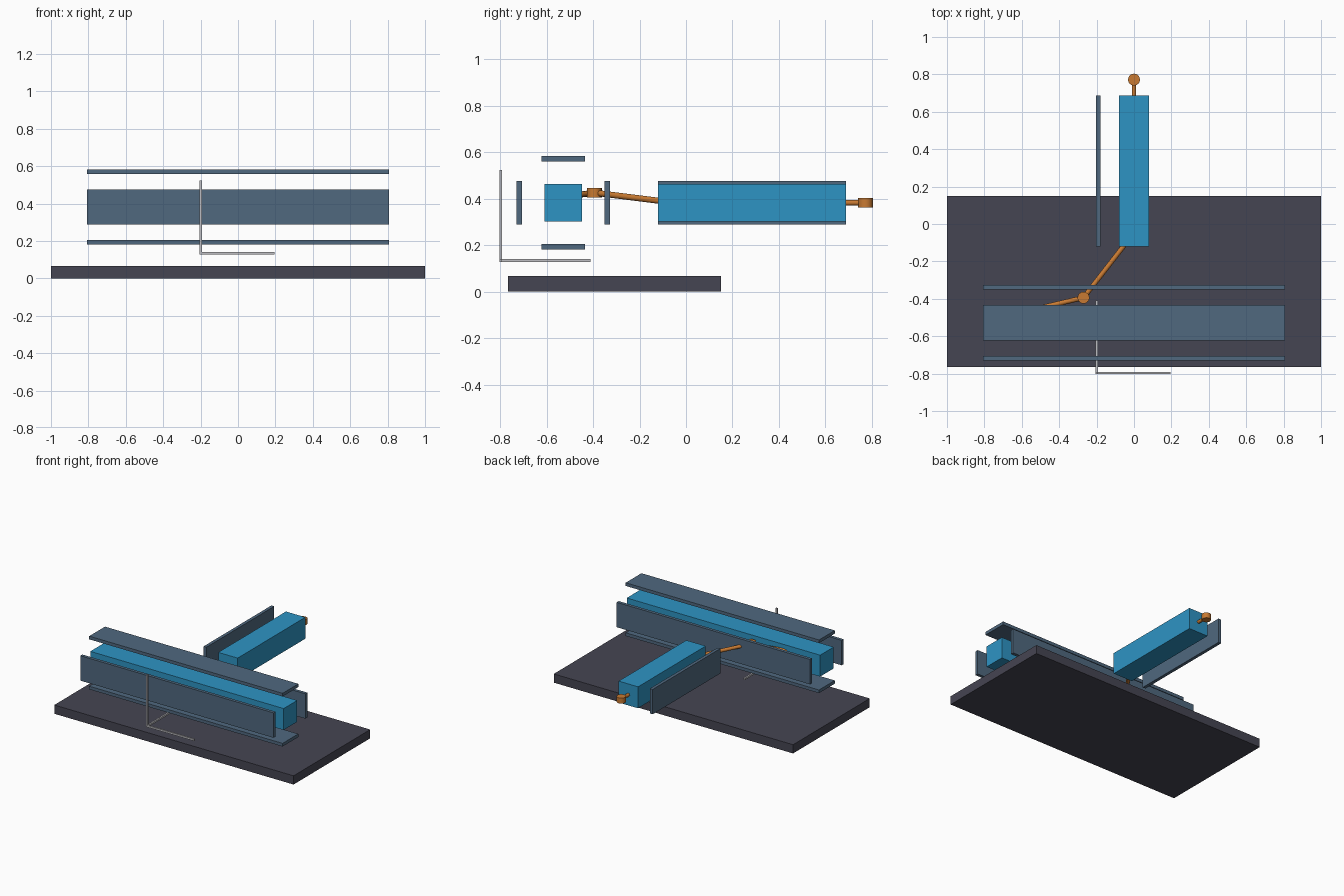
import bpy
from mathutils import Vector

if "Cube" in bpy.data.objects:
    bpy.data.objects.remove(bpy.data.objects["Cube"])


def material(name, rgb):
    m = bpy.data.materials.new(name)
    m.diffuse_color = (*rgb, 1)
    m.use_nodes = True
    m.node_tree.nodes["Principled BSDF"].inputs["Base Color"].default_value = m.diffuse_color
    return m


BASE = material("dark slate", (0.06, 0.059, 0.084))
PLATE = material("steel blue", (0.08, 0.14, 0.212))
BAR = material("bright blue", (0.027, 0.295, 0.55))
ORANGE = material("copper orange", (0.58, 0.195, 0.032))
GREY = material("light grey", (0.52, 0.52, 0.55))


def box(name, x, y, z, mat):
    """Box given by its (min, max) range along each axis."""
    lo, hi = Vector((x[0], y[0], z[0])), Vector((x[1], y[1], z[1]))
    bpy.ops.mesh.primitive_cube_add(size=1, location=(lo + hi) / 2)
    ob = bpy.context.object
    ob.name = name
    ob.scale = hi - lo
    bpy.ops.object.transform_apply(location=False, rotation=False)
    ob.data.materials.append(mat)


def rod(name, a, b, radius, mat, sides=16):
    """Round rod between two points."""
    a, b = Vector(a), Vector(b)
    bpy.ops.mesh.primitive_cylinder_add(
        vertices=sides, radius=radius, depth=(b - a).length, location=(a + b) / 2,
        rotation=(b - a).to_track_quat('Z', 'Y').to_euler())
    ob = bpy.context.object
    ob.name = name
    ob.data.materials.append(mat)
    bpy.ops.object.shade_smooth_by_angle()


# Ground slab
box("base_slab", (-1, 1), (-0.765, 0.15), (0, 0.066), BASE)

# Long crosswise bar surrounded by four separate plates
span = (-0.808, 0.808)
cy, cz = -0.528, 0.382
box("cross_bar", span, (cy - 0.081, cy + 0.081), (cz - 0.081, cz + 0.081), BAR)
for side, s in (("lower", -1), ("upper", 1)):
    c = cz + s * 0.189
    box(side + "_plate", span, (cy - 0.094, cy + 0.094), (c - 0.012, c + 0.012), PLATE)
for side, s in (("front", -1), ("back", 1)):
    c = cy + s * 0.189
    box(side + "_plate", span, (c - 0.012, c + 0.012), (cz - 0.094, cz + 0.094), PLATE)

# Lengthwise bar with its single side plate
box("rear_bar", (-0.081, 0.081), (-0.12, 0.688), (cz - 0.081, cz + 0.081), BAR)
box("rear_side_plate", (-0.203, -0.179), (-0.12, 0.688), (cz - 0.094, cz + 0.094), PLATE)

# Linkage rods with drum-shaped joints
joint = Vector((-0.27, -0.394, 0.425))
end = Vector((0, 0.772, 0.382))
rod("link_rod", joint, (-0.045, -0.105, 0.389), 0.013, ORANGE)
rod("short_link_rod", joint, (-0.53, -0.455, 0.417), 0.013, ORANGE)
rod("end_rod", (0, 0.67, 0.382), end, 0.012, ORANGE)
for name, p in (("middle_joint", joint), ("end_joint", end)):
    rod(name, p - Vector((0, 0, 0.021)), p + Vector((0, 0, 0.021)), 0.032, ORANGE)

# Three thin axis rods meeting at one corner
box("upright_axis", (-0.205, -0.193), (-0.803, -0.791), (0.128, 0.522), GREY)
box("sideways_axis", (-0.205, 0.194), (-0.803, -0.791), (0.128, 0.141), GREY)
box("lengthwise_axis", (-0.205, -0.193), (-0.803, -0.41), (0.128, 0.141), GREY)
